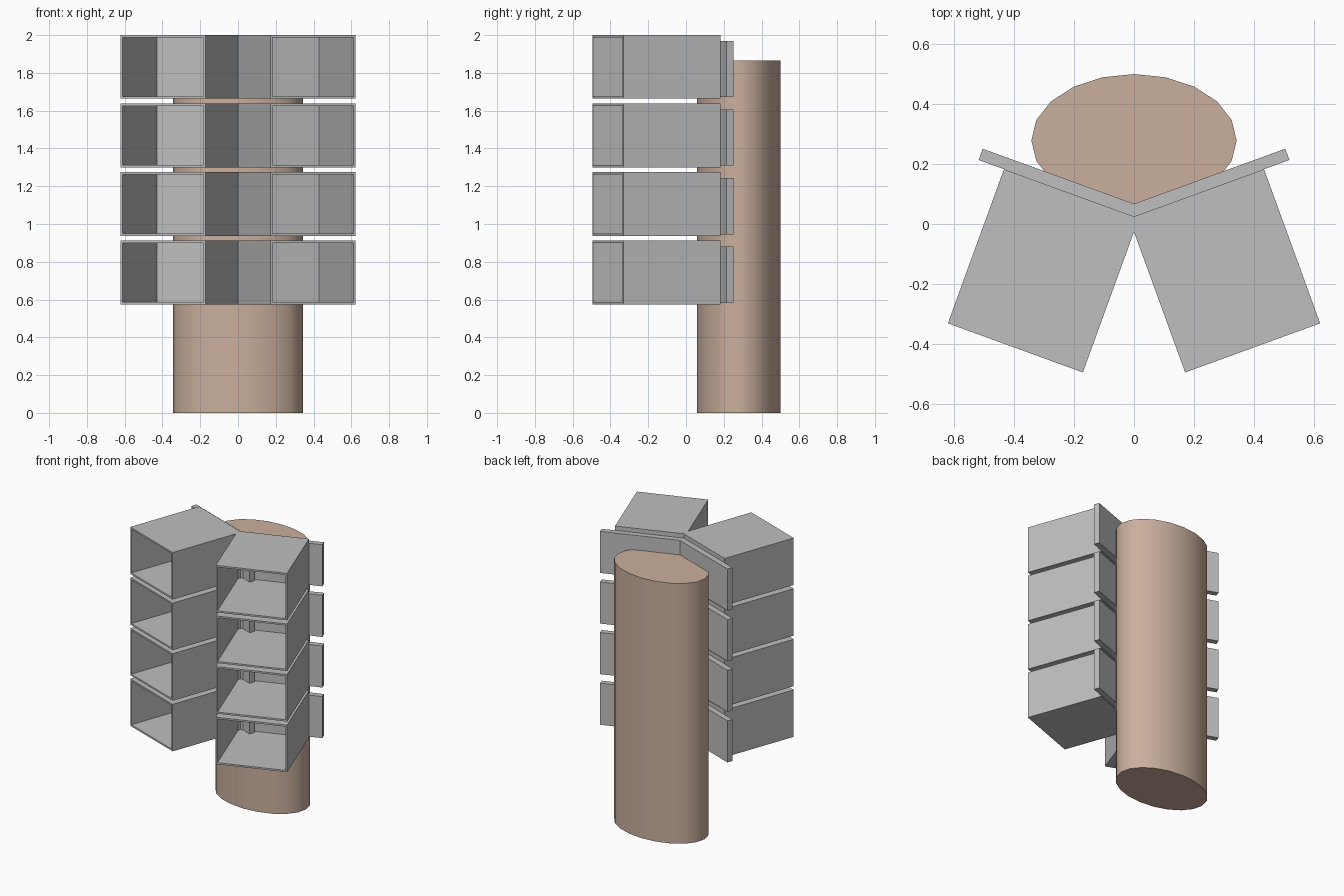
import bpy, bmesh, math
from mathutils import Matrix, Vector

cube = bpy.data.objects.get("Cube")
if cube:
    bpy.data.objects.remove(cube, do_unlink=True)


def material(name, rgb):
    m = bpy.data.materials.new(name)
    m.use_nodes = True
    m.diffuse_color = (*rgb, 1)
    m.node_tree.nodes["Principled BSDF"].inputs["Base Color"].default_value = (*rgb, 1)
    return m


grey = material("grey_metal", (0.52, 0.52, 0.52))
tan = material("tan_wood", (0.59, 0.43, 0.34))


def add_object(name, bm, mat, loc=(0, 0, 0), turn=0):
    mesh = bpy.data.meshes.new(name)
    bm.to_mesh(mesh)
    bm.free()
    mesh.materials.append(mat)
    ob = bpy.data.objects.new(name, mesh)
    bpy.context.collection.objects.link(ob)
    ob.location = loc
    ob.rotation_euler.z = turn
    return ob


def block(size, centre):
    bm = bmesh.new()
    bmesh.ops.create_cube(bm, size=1, matrix=Matrix.Translation(centre) @ Matrix.Diagonal((*size, 1)))
    return bm


WIDTH, DEPTH, HEIGHT, WALL = 0.48, 0.548, 0.337, 0.017
PITCH, LOWEST, SPLAY = 0.3627, 0.575, math.radians(20)


def open_box():
    """Box hollowed from its front face; origin at the middle of the bottom back edge."""
    bm = block((WIDTH, DEPTH, HEIGHT), (0, -DEPTH / 2, HEIGHT / 2))
    front = min(bm.faces, key=lambda f: f.calc_center_median().y)
    bmesh.ops.inset_region(bm, faces=[front], thickness=WALL)
    floor = bmesh.ops.extrude_discrete_faces(bm, faces=[front])["faces"][0]
    bmesh.ops.translate(bm, verts=floor.verts, vec=Vector((0, DEPTH - 0.02, 0)))
    return bm


# Two splayed stacks of open boxes, each with a mounting plate behind it
for side, sign in (("left", 1), ("right", -1)):
    for level in range(4):
        loc = (sign * 0.209, 0.101, LOWEST + level * PITCH)
        add_object(f"{side}_box_{level + 1}", open_box(), grey, loc, sign * SPLAY)
        plate = block((0.66, 0.04, 0.298), (0, 0.02, 0.157))
        add_object(f"{side}_mounting_plate_{level + 1}", plate, grey, loc, sign * SPLAY)

# Oval post
bm = bmesh.new()
bmesh.ops.create_cone(bm, cap_ends=True, segments=20, radius1=1, radius2=1, depth=1,
                      matrix=Matrix.Translation((0, 0.279, 0.9325)) @ Matrix.Diagonal((0.343, 0.222, 1.865, 1)))
post = add_object("oval_post", bm, tan)
bpy.ops.object.select_all(action="DESELECT")
post.select_set(True)
bpy.context.view_layer.objects.active = post
bpy.ops.object.shade_smooth_by_angle(angle=math.radians(40))
